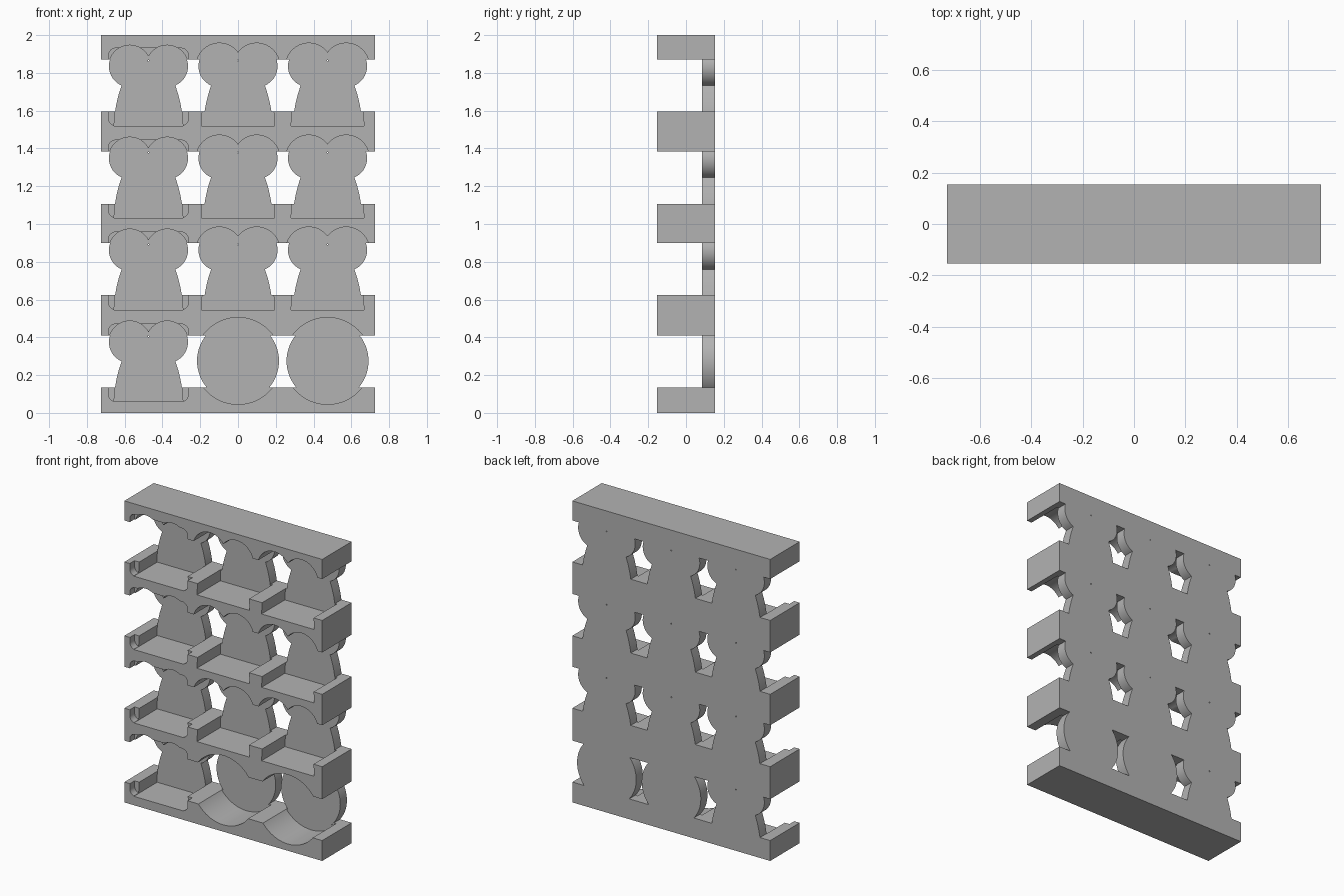
import bpy, bmesh
from math import cos, sin, pi, atan2, acos

cube = bpy.data.objects.get("Cube")
if cube:
    bpy.data.objects.remove(cube, do_unlink=True)

W, D = 0.726, 0.1545            # half width and half depth
PITCH_X, PITCH_Z = 0.474, 0.4867
PLATE_Y, POCKET_Y = 0.085, 0.09
BARS = [(0, 0.135), (0.41, 0.625), (0.90, 1.105), (1.383, 1.595), (1.87, 2.0)]

grey = bpy.data.materials.new("plain grey")
grey.use_nodes = True
colour = (0.45, 0.45, 0.45, 1)
grey.diffuse_color = colour
grey.node_tree.nodes["Principled BSDF"].inputs["Base Color"].default_value = colour


def arc(cx, cz, r, a0, a1, n):
    return [(cx + r * cos(a0 + (a1 - a0) * i / n), cz + r * sin(a0 + (a1 - a0) * i / n))
            for i in range(n + 1)]


def circle(r, cz, n=64):
    return arc(0, cz, r, 0, 2 * pi, n)[:-1]


def box(x0, x1, z0, z1):
    return [(x0, z0), (x1, z0), (x1, z1), (x0, z1)]


def rounded_box(hw, z0, z1, r):
    corners = [(hw - r, z1 - r), (r - hw, z1 - r), (r - hw, z0 + r), (hw - r, z0 + r)]
    return [p for k, (x, z) in enumerate(corners)
            for p in arc(x, z, r, k * pi / 2, (k + 1) * pi / 2, 8)]


def two_lobe(grow, bottom):
    """Symmetric outline: two round lobes on a flared body."""
    cx, cz, r = 0.099, 0.375, 0.1105 + grow
    waist_x, waist_z = 0.145 + grow, 0.267
    right = arc(cx, cz, r, acos(-cx / r), atan2(waist_z - cz, waist_x - cx), 28)
    right[0] = (0, right[0][1])
    right += [(0.158 + grow, 0.225), (0.169 + grow, 0.18),
              (0.177 + grow, 0.135), (0.181 + grow, bottom)]
    left = [(-x, z) for x, z in reversed(right[1:])]
    return right + left


def prisms(name, items):
    """Extrude (outline, dx, dz, y0, y1) items along y into one object."""
    bm = bmesh.new()
    for pts, dx, dz, y0, y1 in items:
        a = [bm.verts.new((x + dx, y0, z + dz)) for x, z in pts]
        b = [bm.verts.new((x + dx, y1, z + dz)) for x, z in pts]
        bm.faces.new(a)
        bm.faces.new(b[::-1])
        for i in range(len(a)):
            j = (i + 1) % len(a)
            bm.faces.new((a[i], b[i], b[j], a[j]))
    bmesh.ops.recalc_face_normals(bm, faces=bm.faces)
    mesh = bpy.data.meshes.new(name)
    bm.to_mesh(mesh)
    bm.free()
    mesh.materials.append(grey)
    obj = bpy.data.objects.new(name, mesh)
    bpy.context.scene.collection.objects.link(obj)
    return obj


def combine(target, tool, operation):
    mod = target.modifiers.new(operation, 'BOOLEAN')
    mod.operation, mod.solver, mod.object = operation, 'EXACT', tool
    bpy.context.view_layer.update()
    graph = bpy.context.evaluated_depsgraph_get()
    mesh = bpy.data.meshes.new_from_object(target.evaluated_get(graph))
    target.modifiers.clear()
    target.data = mesh
    bpy.data.objects.remove(tool, do_unlink=True)


# Outlines for every cell of the rack
plates, pockets, mouths, pinholes = [], [], [], []
front = -D - 0.05
for row in range(4):
    for col in range(3):
        dx, dz = (col - 1) * PITCH_X, row * PITCH_Z
        if row == 0 and col > 0:
            plate, pocket = circle(0.217, 0.275), circle(0.23, 0.275)
        elif col == 0:
            plate, pocket = two_lobe(0, 0.062), two_lobe(0.001, 0.059)
            mouths.append((rounded_box(0.212, 0.06, 0.471, 0.04), dx, dz, front, -D + 0.05))
        else:
            plate, pocket = two_lobe(0, 0.071), two_lobe(0.012, 0.059)
        plates.append((plate, dx, dz, PLATE_Y, D))
        pockets.append((pocket, dx, dz, front, POCKET_Y))
        if len(plate) != 64:
            pinholes.append((circle(0.004, 0.405, 8), dx, dz, 0, D + 0.05))

# Shelf bars with pockets cut into them, joined by the back plates
rack = prisms("rack", [(box(-W, W, z0, z1), 0, 0, -D, D) for z0, z1 in BARS])
combine(rack, prisms("pocket_cutter", pockets), 'DIFFERENCE')
combine(rack, prisms("mouth_cutter", mouths), 'DIFFERENCE')
combine(rack, prisms("back_plates", plates), 'UNION')
combine(rack, prisms("pinhole_cutter", pinholes), 'DIFFERENCE')

bpy.ops.object.select_all(action='DESELECT')
rack.select_set(True)
bpy.context.view_layer.objects.active = rack
bpy.ops.object.shade_smooth_by_angle()
